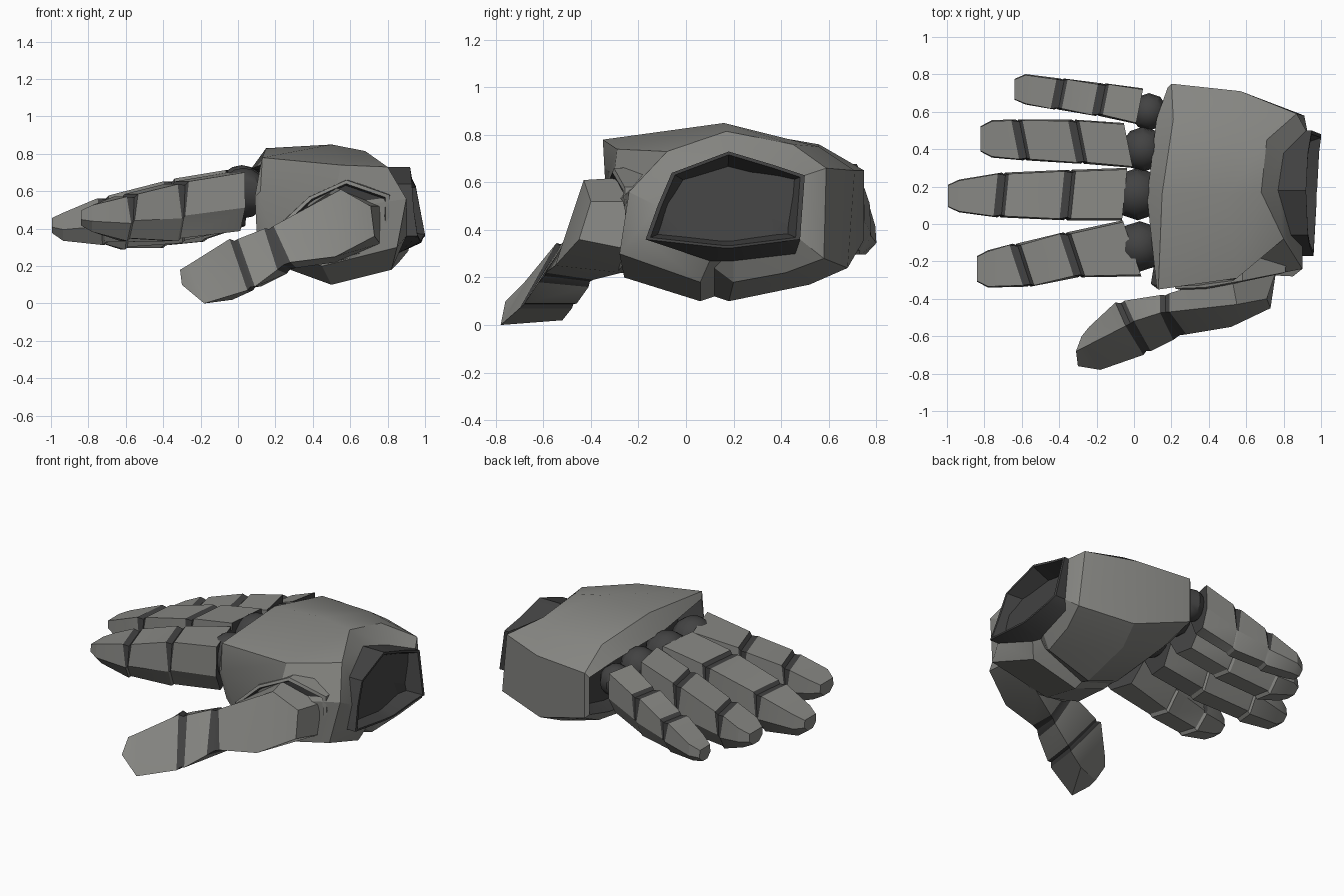
import bpy, bmesh, math
from mathutils import Vector

if "Cube" in bpy.data.objects:
    bpy.data.objects.remove(bpy.data.objects["Cube"])


def material(name, rgb):
    m = bpy.data.materials.new(name)
    m.diffuse_color = (*rgb, 1)
    m.use_nodes = True
    m.node_tree.nodes["Principled BSDF"].inputs["Base Color"].default_value = m.diffuse_color
    return m


MATS = [material("grey plating", (0.245, 0.245, 0.23)),
        material("dark joint", (0.055, 0.055, 0.055))]


def finish(name, bm):
    bmesh.ops.recalc_face_normals(bm, faces=bm.faces)
    me = bpy.data.meshes.new(name)
    bm.to_mesh(me)
    bm.free()
    for m in MATS:
        me.materials.append(m)
    ob = bpy.data.objects.new(name, me)
    bpy.context.collection.objects.link(ob)
    return ob


def loft(name, rings, mat_rule, cap_mats=(0, 0)):
    """Skin a list of equal point rings; mat_rule(span, side) picks the colour."""
    bm = bmesh.new()
    vs = [[bm.verts.new(p) for p in r] for r in rings]
    n = len(vs[0])
    for i in range(len(vs) - 1):
        for j in range(n):
            k = (j + 1) % n
            f = bm.faces.new((vs[i][j], vs[i][k], vs[i + 1][k], vs[i + 1][j]))
            f.material_index = mat_rule(i, j)
    for ring, m in zip((vs[0], vs[-1]), cap_mats):
        bm.faces.new(ring).material_index = m
    return finish(name, bm)


# Palm: rings run from the top front corner over the back edge and underneath
lip = [(.12, -.33, .74), (.07, .14, .72), (.12, .56, .68), (.18, .73, .62),
       (.18, .73, .38), (.17, .54, .33), (.16, .18, .30), (.16, .12, .31),
       (.16, .06, .30), (.1, -.26, .38), (.09, -.32, .57)]
knuckle = [(.13, -.35, .78), (.15, .16, .83), (.21, .56, .76), (.2, .75, .65),
           (.2, .75, .36), (.24, .55, .26), (.28, .18, .18), (.28, .12, .19),
           (.28, .06, .18), (.2, -.27, .27), (.12, -.34, .6)]
middle = [(.55, -.29, .74), (.5, .16, .85), (.55, .56, .75), (.57, .71, .65),
          (.57, .68, .24), (.52, .52, .17), (.5, .18, .10), (.5, .12, .12),
          (.5, .06, .10), (.45, -.26, .2), (.5, -.32, .5)]
wrist = [(.80, -.08, .73), (.68, .17, .815), (.71, .45, .76), (.87, .59, .66),
         (.91, .58, .28), (.86, .42, .22), (.82, .2, .18), (.78, .12, .24),
         (.82, .06, .18), (.85, -.28, .3), (.9, -.24, .56)]
cuff = [(.84, -.06, .64), (.77, .18, .73), (.80, .38, .67), (.92, .5, .63),
        (.93, .48, .36), (.91, .46, .30), (.86, .2, .27), (.84, .15, .27),
        (.86, .1, .27), (.90, -.17, .36), (.90, -.12, .5)]
rim = [(.93, -.06, .64), (.92, .18, .73), (.93, .38, .67), (.95, .5, .63),
       (1.0, .48, .36), (.99, .4, .35), (.98, .2, .325), (.975, .15, .325),
       (.975, .1, .33), (.96, -.17, .36), (.94, -.12, .5)]


def shrink(ring, s, x_new=None):
    return [(x_new or x, .17 + (y - .17) * s, .5 + (z - .5) * s) for x, y, z in ring]


socket = [(.24, .2 + (y - .2) * .88, .54 + (z - .54) * .82) for x, y, z in lip]
loft("palm", [socket, lip, knuckle, middle, wrist, cuff],
     lambda i, j: 1 if i == 0 else 0, (1, 1))
# Hollow wrist cuff
loft("wrist_cuff", [cuff, rim, shrink(rim, .94), shrink(rim, .72, .80)],
     lambda i, j: 1, (1, 1))


# Fingers: tapered six-sided bars with shallow dark joint grooves
def interp(x, table):
    for (x0, a), (x1, b) in zip(table, table[1:]):
        if x <= x1:
            break
    return a + (b - a) * (x - x0) / (x1 - x0)


TOP = [(-1, .46), (-.73, .565), (-.36, .66), (.1, .74)]


def section(x, y, w, depth, shear, drop=0, dx=0):
    t = interp(x, TOP) - drop
    b = t - depth
    pts = [(-.94, t, 1), (.94, t, 1), (1, t - depth * .6, .3), (.45, b, .3),
           (-.45, b, .3), (-1, t - depth * .6, .3)]
    return [(x + dx * k + shear * s * w, y + s * w, z) for s, z, k in pts]


def finger(name, shear, drop, d, stations, sag=0):
    """sag tilts the finger down towards its tip."""
    (xt, yt, wt), *joints, (xb, yb, wb) = stations
    low = lambda x: drop + sag * (xb - x) / (xb - xt)
    rings = [section(xt, yt, wt * .85, .08, 0, low(xt) + .005),
             section(xt + .06, yt, wt * 1.25, .15 * d, 0, low(xt + .06))]
    for (x, y, w), depth in zip(joints, (.25, .32)):
        for dx, s, dz in ((-.03, 1, 0), (.012, .94, .015), (.03, 1, 0)):
            rings.append(section(x, y, w * s, depth * d - dz, shear, low(x) + dz - dx * .25, dx))
    rings.append(section(xb, yb, wb, .33 * d, shear, drop))
    loft(name, rings, lambda i, j: 1 if i in (2, 3, 5, 6) and j not in (2, 3, 4)
         else 0, (0, 1))


finger("index_finger", -.33, .02, .95, [(-.84, -.24, .08), (-.60, -.22, .115),
                                        (-.33, -.165, .12), (-.01, -.13, .15)])
finger("middle_finger", .1, 0, 1, [(-.995, .15, .07), (-.71, .155, .12),
                                   (-.355, .155, .135), (-.05, .16, .14)])
finger("ring_finger", -.2, .01, .95, [(-.82, .455, .08), (-.605, .45, .11),
                                      (-.3, .44, .118), (-.03, .42, .12)], .075)
finger("little_finger", .2, .05, .8, [(-.64, .72, .065), (-.40, .695, .083),
                                      (-.18, .665, .087), (.03, .63, .095)], .15)

# Knuckle balls
for i, (x, y, z, r) in enumerate([(.03, -.12, .59, .135), (.02, .16, .60, .14),
                                  (.05, .40, .60, .12), (.08, .60, .58, .10)]):
    bm = bmesh.new()
    bmesh.ops.create_uvsphere(bm, u_segments=10, v_segments=8, radius=r)
    bmesh.ops.translate(bm, verts=bm.verts, vec=(x, y, z))
    for f in bm.faces:
        f.material_index = 1
    finish("knuckle_ball_%d" % (i + 1), bm)

# Thumb mount on the front of the palm, with a dark recess plate
mount = [(.22, .42), (.38, .57), (.58, .66), (.81, .58), (.81, .29), (.5, .22), (.28, .25)]


def plate(s, y):
    pts = []
    for x, z in mount:
        bend = max(0, x - .55) * .3 + max(0, .4 - z) * .3 + max(0, z - .55) * .3
        pts.append((.55 + (x - .55) * s, y + bend, .42 + (z - .42) * s))
    return pts


loft("thumb_mount", [plate(1.02, -.24), plate(1, -.345), plate(.92, -.352), plate(.88, -.33)],
     lambda i, j: 1 if i == 2 else 0, (0, 1))

# Thumb: each ring is ridge, outer bottom, inner bottom, inner top
thumb = [
    [(-.31, -.68, .18), (-.30, -.76, .10), (-.26, -.66, .08), (-.28, -.60, .15)],
    [(-.26, -.655, .21), (-.18, -.78, .0), (-.03, -.52, .02), (-.24, -.55, .18)],
    [(-.045, -.545, .345), (.05, -.70, .07), (.08, -.48, .07), (-.10, -.42, .31)],
    [(.00, -.52, .345), (.09, -.68, .09), (.12, -.46, .09), (-.05, -.41, .31)],
    [(.14, -.475, .40), (.21, -.62, .18), (.26, -.41, .16), (.14, -.38, .38)],
    [(.19, -.47, .415), (.28, -.59, .22), (.31, -.39, .19), (.19, -.37, .39)],
    [(.55, -.43, .61), (.52, -.55, .25), (.52, -.27, .22), (.52, -.27, .62)],
    [(.71, -.40, .52), (.73, -.45, .36), (.76, -.25, .32), (.76, -.25, .52)]]


def groove(a, b):
    """Sunken ring between two thumb rings."""
    mid = [(Vector(p) + Vector(q)) / 2 for p, q in zip(a, b)]
    c = sum(mid, Vector()) / 4
    return [c + (p - c) * .93 for p in mid]


rings = thumb[:3] + [groove(*thumb[2:4])] + thumb[3:5] + [groove(*thumb[4:6])] + thumb[5:]
loft("thumb", rings, lambda i, j: 1 if i in (2, 3, 5, 6) else 0)

# Smooth shading with sharp edges kept
bpy.ops.object.select_all(action='SELECT')
bpy.context.view_layer.objects.active = bpy.data.objects["palm"]
bpy.ops.object.shade_smooth_by_angle(angle=math.radians(25))
